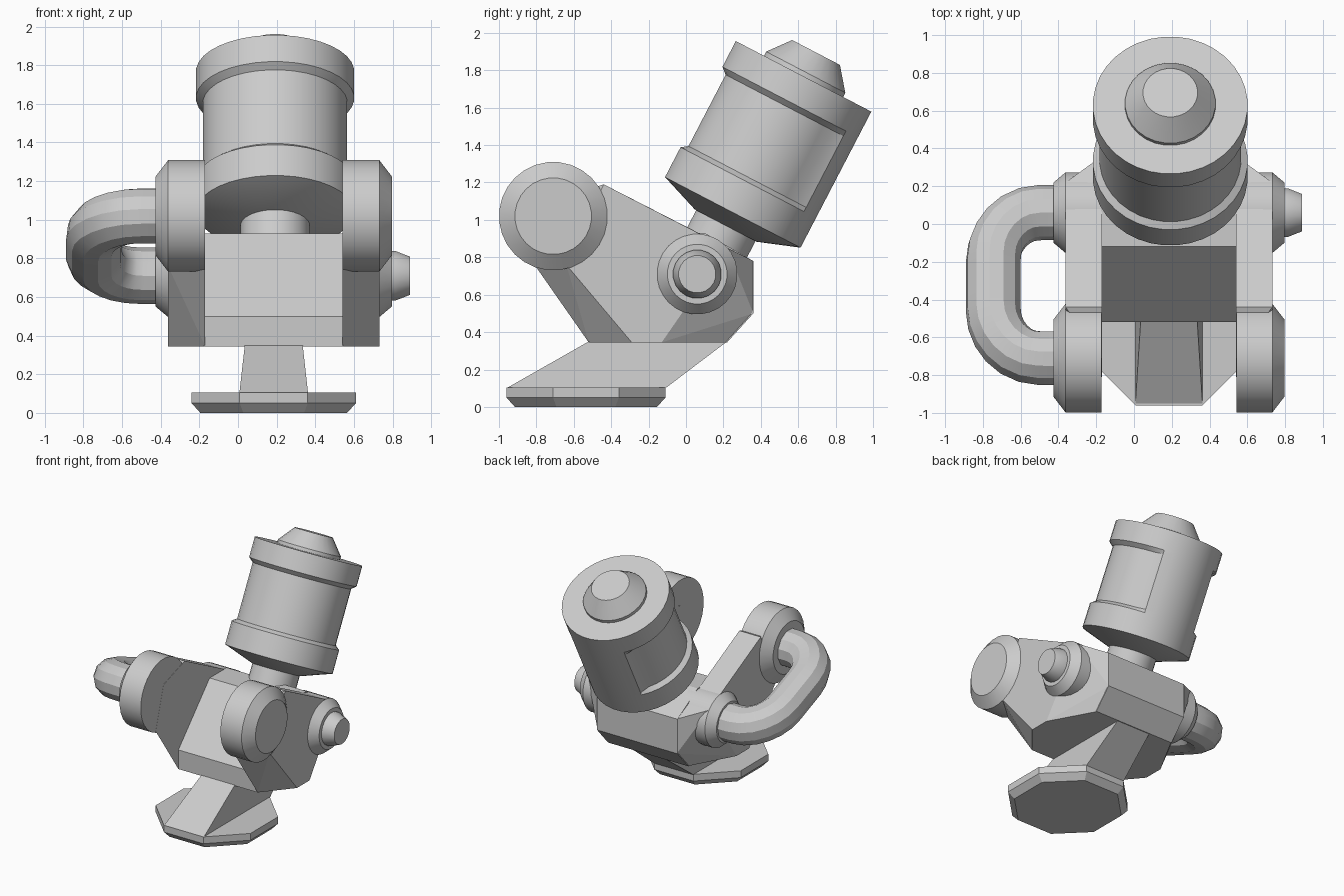
import bpy, bmesh, math
from mathutils import Matrix, Vector

cube = bpy.data.objects.get("Cube")
if cube:
    bpy.data.objects.remove(cube, do_unlink=True)

grey = bpy.data.materials.new("light_grey")
grey.use_nodes = True
colour = (0.6, 0.6, 0.6, 1)
grey.diffuse_color = colour
grey.node_tree.nodes["Principled BSDF"].inputs["Base Color"].default_value = colour

CX = 0.185  # centre line of the machine
AXLE = (-0.71, 1.02)
HUB = (0.06, 0.71)


def finish(name, bm, smooth=True):
    bmesh.ops.recalc_face_normals(bm, faces=bm.faces)
    mesh = bpy.data.meshes.new(name)
    bm.to_mesh(mesh)
    bm.free()
    mesh.materials.append(grey)
    obj = bpy.data.objects.new(name, mesh)
    bpy.context.collection.objects.link(obj)
    if smooth:
        shade(obj)
    return obj


def shade(obj):
    bpy.ops.object.select_all(action='DESELECT')
    obj.select_set(True)
    bpy.context.view_layer.objects.active = obj
    bpy.ops.object.shade_smooth_by_angle(angle=math.radians(25))


def lathe(name, profile, matrix, sides=28, radius=None, smooth=True):
    """Spin (radius, height) points round local Z and cap both ends."""
    bm = bmesh.new()
    rows = []
    for r, h in profile:
        row = []
        for i in range(sides):
            a = math.tau * (i + 0.5) / sides
            rr = radius(a, r) if radius else r
            row.append(bm.verts.new(matrix @ Vector((rr * math.cos(a), rr * math.sin(a), h))))
        rows.append(row)
    for low, high in zip(rows, rows[1:]):
        for i in range(sides):
            j = (i + 1) % sides
            bm.faces.new((low[i], low[j], high[j], high[i]))
    bm.faces.new(rows[0])
    bm.faces.new(rows[-1])
    return finish(name, bm, smooth)


def hull(name, points):
    bm = bmesh.new()
    for p in points:
        bm.verts.new(p)
    bmesh.ops.convex_hull(bm, input=bm.verts)
    bmesh.ops.dissolve_limit(bm, angle_limit=0.02, verts=bm.verts, edges=bm.edges)
    return finish(name, bm, False)


def sideways(side, y, z):
    """Local Z points outwards to the given side, starting on the centre line."""
    return Matrix.Translation((CX, y, z)) @ Matrix.Rotation(side * math.pi / 2, 4, 'Y')


# Octagonal foot and leaning strut
k = 1 / math.cos(math.pi / 8)
lathe("foot_plate", [(0.38 * k, 0), (0.425 * k, 0.05), (0.425 * k, 0.105)],
      Matrix.Translation((CX, -0.535, 0)), 8, smooth=False)
strut = []
for s in (-1, 1):
    strut += [(CX + s * w, y, z) for w, y, z in
              ((0.178, -0.96, 0.1), (0.178, -0.11, 0.1), (0.15, -0.52, 0.35), (0.15, 0.22, 0.35))]
hull("strut", strut)

# Central block
block = [(-0.12, 0.93), (-0.52, 0.5), (-0.52, 0.345), (0.22, 0.345),
         (0.36, 0.5), (0.36, 0.78), (0.1, 0.93)]
hull("central_block", [(CX + s * 0.36, y, z) for s in (-1, 1) for y, z in block])

# Side arms with chamfered corners, wheels and hubs
inner = [(-0.81, 0.76), (-0.52, 0.345), (0.22, 0.345), (0.36, 0.5),
         (0.36, 0.78), (-0.44, 1.19), (-0.71, 1.1)]
outer = [(-0.64, 0.76), (-0.29, 0.345), (-0.13, 0.345), (0.22, 0.85), (-0.44, 1.19)]
for side, label in ((1, "left"), (-1, "right")):
    hull(label + "_arm", [(CX + side * 0.355, y, z) for y, z in inner]
         + [(CX + side * 0.547, y, z) for y, z in outer])
    lathe(label + "_wheel", [(0.29, 0.357), (0.29, 0.547), (0.205, 0.612)],
          sideways(side, *AXLE))
    lathe(label + "_hub", [(0.215, 0.3), (0.215, 0.547), (0.16, 0.612)],
          sideways(side, *HUB))
lathe("peg", [(0.13, 0.58), (0.13, 0.63), (0.1, 0.705)], sideways(1, *HUB), 20)

# Bent hose joining the right hub to the right wheel
curve = bpy.data.curves.new("hose", 'CURVE')
curve.dimensions = '3D'
curve.bevel_depth = 0.146
curve.bevel_resolution = 4
curve.resolution_u = 6
curve.use_fill_caps = True
start, end = Vector((0, *HUB)), Vector((0, *AXLE))


def on_hose(x, t):
    p = start.lerp(end, t)
    return Vector((x, p.y, p.z))


path = [(-0.4, 0), (-0.5, 0), (-0.745, 0.33), (-0.745, 0.67), (-0.5, 1), (-0.4, 1)]
spline = curve.splines.new('BEZIER')
spline.bezier_points.add(len(path) - 1)
for bp, (x, t) in zip(spline.bezier_points, path):
    bp.co = on_hose(x, t)
    bp.handle_left_type = bp.handle_right_type = 'FREE'
    if x == -0.745:
        before, after = on_hose(x, t - 0.17), on_hose(x, t + 0.17)
    else:
        reach = 0.14 if x == -0.5 else 0.03
        step = -reach if t == 0 else reach
        before, after = on_hose(x - step, t), on_hose(x + step, t)
    bp.handle_left, bp.handle_right = before, after
hose = bpy.data.objects.new("hose", curve)
bpy.context.collection.objects.link(hose)
curve.materials.append(grey)
bpy.ops.object.select_all(action='DESELECT')
hose.select_set(True)
bpy.context.view_layer.objects.active = hose
bpy.ops.object.convert(target='MESH')
shade(bpy.context.view_layer.objects.active)

# Tilted motor: rings, slimmer drum with a raised back panel, domed cap and neck
tilt = Matrix.Translation((CX + 0.007, 0.25, 1.04)) @ Matrix.Rotation(math.radians(-27.5), 4, 'X')
RING, DRUM = 0.41, 0.375


def panel(angle, r):
    return RING if r == DRUM and abs(angle - math.pi / 2) < math.radians(38) else r


lathe("motor_drum", [(0.187, -0.08), (RING, 0), (RING, 0.18), (DRUM, 0.205),
                     (DRUM, 0.635), (RING, 0.665), (RING, 0.82)], tilt, 36, panel)
lathe("motor_cap", [(0.24, 0.8), (0.24, 0.845), (0.145, 0.964)], tilt)
lathe("motor_neck", [(0.18, -0.4), (0.18, 0)], tilt)
